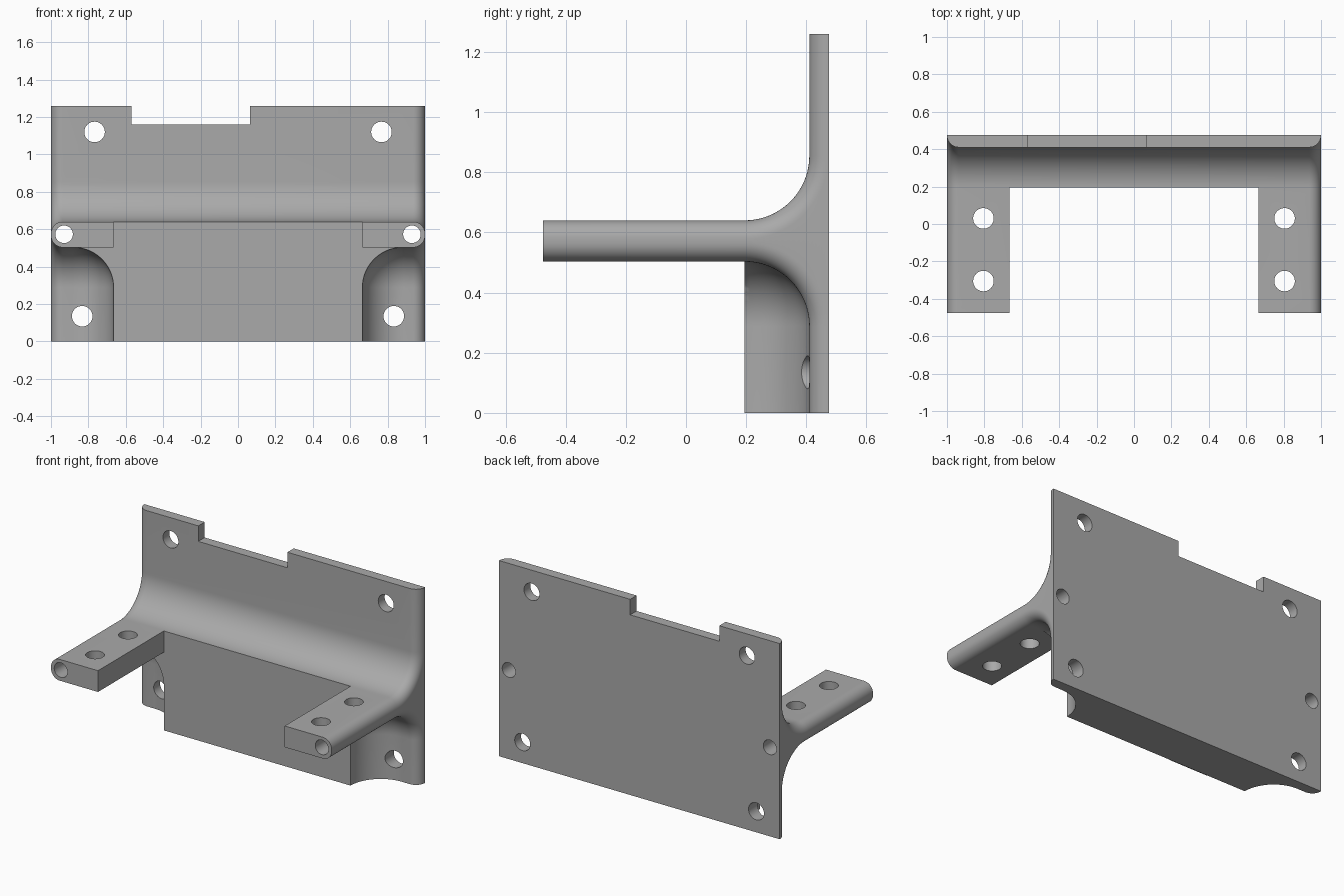
import bpy, bmesh, math
from mathutils import Matrix, Vector

if "Cube" in bpy.data.objects:
    bpy.data.objects.remove(bpy.data.objects["Cube"])

# Key dimensions
BACK, PLATE, WEB, TIP = 0.475, 0.41, 0.195, -0.475
TOP, ARM_TOP, ARM_LOW = 1.26, 0.64, 0.503
ARM_X = 0.665
FILLET = PLATE - WEB
ROUND = 0.063
SEG = 20

grey = bpy.data.materials.new("bracket grey")
grey.use_nodes = True
COLOUR = (0.40, 0.40, 0.40, 1)
grey.diffuse_color = COLOUR
grey.node_tree.nodes["Principled BSDF"].inputs["Base Color"].default_value = COLOUR


def add_object(name, bm):
    bmesh.ops.recalc_face_normals(bm, faces=bm.faces)
    mesh = bpy.data.meshes.new(name)
    bm.to_mesh(mesh)
    bm.free()
    mesh.materials.append(grey)
    obj = bpy.data.objects.new(name, mesh)
    bpy.context.collection.objects.link(obj)
    return obj


def box_mesh(lo, hi):
    bm = bmesh.new()
    bmesh.ops.create_cube(bm, size=1)
    for v in bm.verts:
        v.co = Vector([h if c > 0 else l for c, l, h in zip(v.co, lo, hi)])
    return bm


def box(name, lo, hi):
    return add_object(name, box_mesh(lo, hi))


def drill(x, y, z, radius, axis):
    bm = bmesh.new()
    turn = Matrix.Rotation(math.pi / 2, 4, 'X') if axis == 'Y' else Matrix()
    bmesh.ops.create_cone(bm, cap_ends=True, segments=40, radius1=radius,
                          radius2=radius, depth=3 if axis == 'Y' else 0.5,
                          matrix=Matrix.Translation((x, y, z)) @ turn)
    return add_object("drill", bm)


def combine(target, tool, operation):
    tool.hide_render = True
    mod = target.modifiers.new("combine", 'BOOLEAN')
    mod.operation, mod.solver, mod.object = operation, 'EXACT', tool
    bpy.context.view_layer.objects.active = target
    bpy.ops.object.modifier_apply(modifier=mod.name)
    bpy.data.objects.remove(tool)


def arc(cy, cz, start, end):
    angles = [math.radians(start + (end - start) * i / SEG) for i in range(SEG + 1)]
    return [(cy + FILLET * math.cos(a), cz + FILLET * math.sin(a)) for a in angles]


# Side profile: upright plate and shelf joined by two fillets
profile = [(BACK, 0), (BACK, TOP), (PLATE, TOP)]
profile += arc(WEB, ARM_TOP + FILLET, 0, -90)
profile += [(TIP, ARM_TOP), (TIP, ARM_LOW)]
profile += arc(WEB, ARM_LOW - FILLET, 90, 0)
profile += [(PLATE, 0)]
bm = bmesh.new()
cap = bm.faces.new([bm.verts.new((-1, y, z)) for y, z in profile])
new = bmesh.ops.extrude_face_region(bm, geom=[cap], use_keep_orig=True)["geom"]
bmesh.ops.translate(bm, vec=(2, 0, 0),
                    verts=[g for g in new if isinstance(g, bmesh.types.BMVert)])
bmesh.ops.recalc_face_normals(bm, faces=bm.faces)


def is_rounded(edge):
    a, b = (v.co for v in edge.verts)
    if abs(a.x - b.x) > 0.01:
        return False
    same = lambda i, value: abs(a[i] - value) + abs(b[i] - value) < 1e-4
    return not (same(1, BACK) or same(1, TIP) or same(2, 0) or same(2, TOP))


bmesh.ops.bevel(bm, geom=[e for e in bm.edges if is_rounded(e)], offset=ROUND,
                segments=10, profile=0.5, affect='EDGES')
bracket = add_object("bracket", bm)

# Gap between the two arms
combine(bracket, box("gap", (-ARM_X, -1, -1), (ARM_X, WEB, 2)), 'DIFFERENCE')

# Central block, hollowed at both sides by round-cornered pockets
reach = ARM_X + FILLET - 0.001
block = box("block", (-reach, WEB, 0), (reach, PLATE + 0.03, ARM_LOW + 0.06))
for side in (1, -1):
    bm = box_mesh((ARM_X, -0.5, -0.5), (1.5, PLATE, ARM_LOW))
    corner = min(bm.verts, key=lambda v: v.co.x - v.co.y - v.co.z)
    bmesh.ops.bevel(bm, geom=list(corner.link_edges), offset=FILLET,
                    segments=SEG, profile=0.5, affect='EDGES')
    bmesh.ops.scale(bm, vec=(side, 1, 1), verts=bm.verts)
    combine(block, add_object("pocket", bm), 'DIFFERENCE')
combine(bracket, block, 'UNION')

# Notch in the top edge
combine(bracket, box("notch", (-0.57, 0, 1.16), (0.065, 1, 2)), 'DIFFERENCE')

# Screw holes in the plate, long bores in the arms, vertical arm holes
for side in (1, -1):
    for x, z, radius in ((0.767, 1.12, 0.055), (0.833, 0.135, 0.055), (0.93, 0.573, 0.047)):
        combine(bracket, drill(side * x, 0, z, radius, 'Y'), 'DIFFERENCE')
    for y in (0.03, -0.305):
        combine(bracket, drill(side * 0.805, y, 0.57, 0.055, 'Z'), 'DIFFERENCE')

bpy.ops.object.select_all(action='DESELECT')
bracket.select_set(True)
bpy.context.view_layer.objects.active = bracket
bpy.ops.object.shade_smooth_by_angle(angle=math.radians(30))
